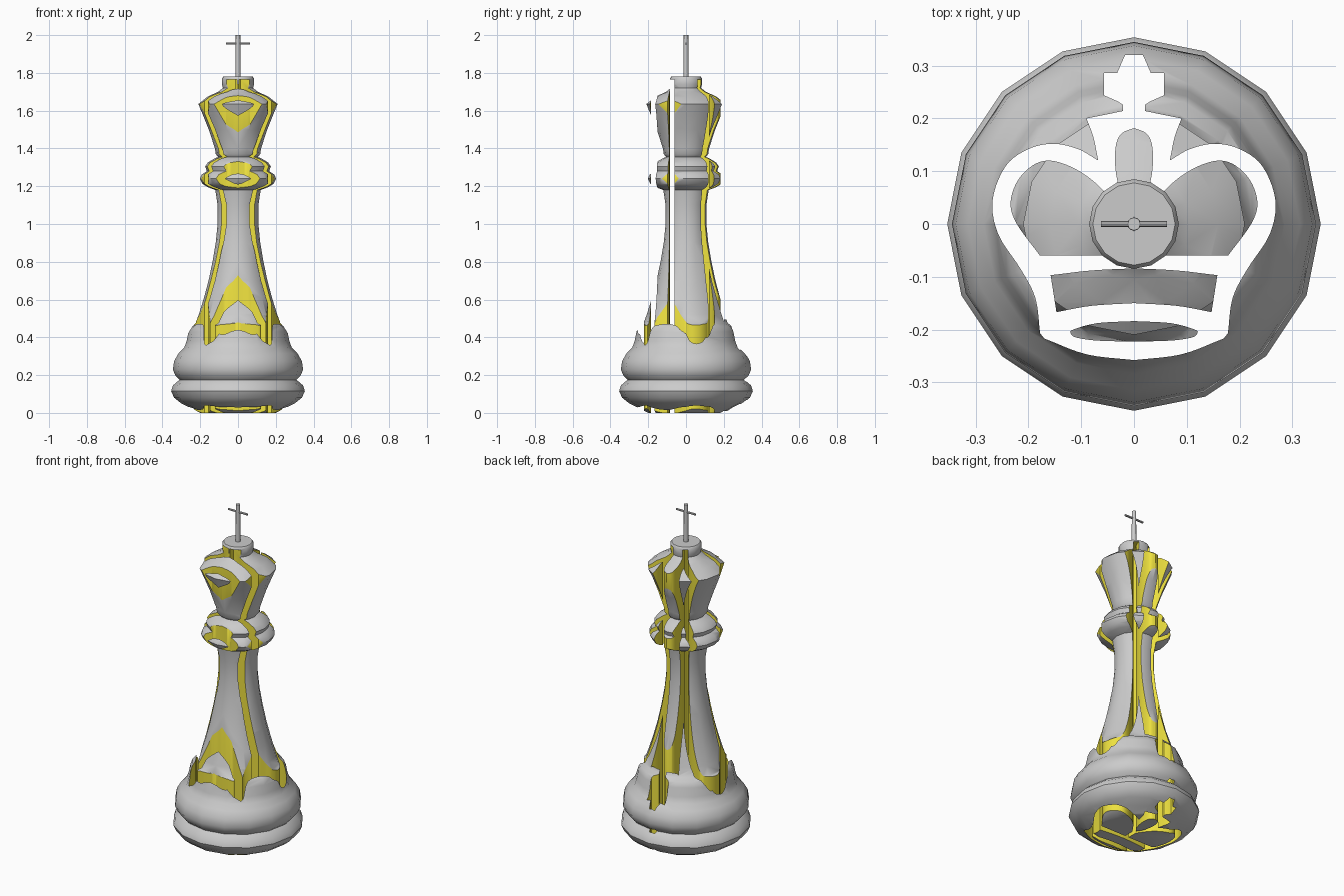
import bpy, bmesh, math
from mathutils import Vector

if "Cube" in bpy.data.objects:
    bpy.data.objects.remove(bpy.data.objects["Cube"])

SIDES = 16
CUT_TOP = 1.766


def material(name, color):
    m = bpy.data.materials.new(name)
    m.diffuse_color = color
    m.use_nodes = True
    m.node_tree.nodes["Principled BSDF"].inputs["Base Color"].default_value = m.diffuse_color
    return m


grey = material("grey", (0.8, 0.8, 0.8, 1))
yellow = material("yellow", (0.85, 0.75, 0.05, 1))


def make_object(name, bm, mat=None):
    me = bpy.data.meshes.new(name)
    bm.to_mesh(me)
    bm.free()
    ob = bpy.data.objects.new(name, me)
    bpy.context.collection.objects.link(ob)
    if mat:
        me.materials.append(mat)
    return ob


def smooth(pts, n=5):
    """Catmull-Rom run through the points."""
    p = [Vector(q) for q in pts]
    p = [2 * p[0] - p[1]] + p + [2 * p[-1] - p[-2]]
    out = []
    for a, b, c, d in zip(p, p[1:], p[2:], p[3:]):
        for i in range(n):
            t = i / n
            out.append(0.5 * (2 * b + (c - a) * t + (2 * a - 5 * b + 4 * c - d) * t * t
                              + (3 * b - a - 3 * c + d) * t ** 3))
    return [tuple(v) for v in out] + [tuple(p[-2])]


def mirror(half):
    """Close a right-hand half outline across x = 0."""
    return half + [(-x, y) for x, y in reversed(half) if abs(x) > 1e-5]


def flip(loop):
    return [(-x, y) for x, y in reversed(loop)]


def prism(bm, loop, z0, z1):
    face = bm.faces.new([bm.verts.new((x, y, z0)) for x, y in loop])
    top = bmesh.ops.extrude_face_region(bm, geom=[face])
    bmesh.ops.translate(bm, vec=(0, 0, z1 - z0),
                        verts=[v for v in top["geom"] if isinstance(v, bmesh.types.BMVert)])


def boolean(target, cutter):
    mod = target.modifiers.new("cut", "BOOLEAN")
    mod.operation = "DIFFERENCE"
    mod.solver = "EXACT"
    mod.material_mode = "TRANSFER"
    mod.object = cutter
    bpy.context.view_layer.objects.active = target
    bpy.ops.object.modifier_apply(modifier=mod.name)
    bpy.data.objects.remove(cutter)


# turned body: profile (radius, height)
profile = [(0.2, 0), (0.25, 0.025), (0.3, 0.05), (0.338, 0.08), (0.354, 0.115), (0.345, 0.145),
           (0.31, 0.175), (0.33, 0.195), (0.345, 0.23), (0.338, 0.275), (0.315, 0.315),
           (0.285, 0.345), (0.272, 0.38), (0.262, 0.43), (0.25, 0.46), (0.225, 0.475),
           (0.208, 0.52), (0.18, 0.61), (0.156, 0.7), (0.135, 0.8), (0.118, 0.9),
           (0.108, 1.0), (0.108, 1.1), (0.12, 1.18), (0.16, 1.195), (0.188, 1.212), (0.202, 1.24),
           (0.192, 1.262), (0.165, 1.28), (0.174, 1.305), (0.16, 1.325), (0.125, 1.347),
           (0.105, 1.355), (0.118, 1.37), (0.122, 1.4), (0.155, 1.5), (0.187, 1.58), (0.21, 1.635),
           (0.16, 1.675), (0.105, 1.7), (0.08, 1.72), (0.085, 1.74), (0.085, 1.77), (0.078, 1.78)]
bm = bmesh.new()
rings = [[bm.verts.new((r * math.cos(a), r * math.sin(a), z))
          for a in (2 * math.pi * i / SIDES for i in range(SIDES))] for r, z in profile]
for lo, hi in zip(rings, rings[1:]):
    for i in range(SIDES):
        j = (i + 1) % SIDES
        bm.faces.new((lo[i], lo[j], hi[j], hi[i]))
bm.faces.new(rings[0][::-1])
bm.faces.new(rings[-1])
body = make_object("body", bm, grey)

# crown emblem outline, right half from top to bottom
outline = mirror(
    [(0.017, 0.32), (0.032, 0.286), (0.057, 0.286), (0.057, 0.244), (0.03, 0.232),
     (0.021, 0.226), (0.021, 0.214)]
    + smooth([(0.09, 0.2), (0.077, 0.165), (0.068, 0.121)])
    + smooth([(0.069, 0.121), (0.106, 0.142), (0.153, 0.152), (0.2, 0.142), (0.243, 0.11),
              (0.268, 0.045), (0.257, -0.02), (0.215, -0.085), (0.187, -0.14), (0.178, -0.207)])
    + smooth([(0.17, -0.217), (0.09, -0.247), (0, -0.258)]))

# islands left standing inside the outline
lobe = ([(0.012, -0.06), (0.178, -0.06)]
        + smooth([(0.179, -0.059), (0.222, 0.0), (0.234, 0.04), (0.22, 0.083), (0.187, 0.114),
                  (0.15, 0.119), (0.1, 0.098), (0.055, 0.06), (0.012, 0.0)]))
petal = mirror(smooth([(0, 0.182), (0.024, 0.171), (0.035, 0.145), (0.034, 0.095),
                       (0.02, 0.045), (0, 0.015)]))
band = mirror(smooth([(0, -0.084), (0.08, -0.088), (0.158, -0.097)])
              + smooth([(0.147, -0.167), (0.08, -0.155), (0, -0.15)]))
crescent = mirror(smooth([(0, -0.184), (0.07, -0.188), (0.115, -0.2), (0.12, -0.207),
                          (0.11, -0.215), (0.07, -0.221), (0, -0.223)]))

bm = bmesh.new()
prism(bm, outline, -0.1, CUT_TOP)
bmesh.ops.recalc_face_normals(bm, faces=bm.faces)
cutter = make_object("emblem_cutter", bm, yellow)
bm = bmesh.new()
for loop in (lobe, flip(lobe), petal, band, crescent):
    prism(bm, loop, -0.2, CUT_TOP + 0.1)
bmesh.ops.recalc_face_normals(bm, faces=bm.faces)
islands = make_object("island_cutter", bm, yellow)
boolean(cutter, islands)
boolean(body, cutter)

# finial cross
bm = bmesh.new()
bmesh.ops.create_cone(bm, cap_ends=True, segments=12, radius1=0.013, radius2=0.012, depth=0.23)
bmesh.ops.translate(bm, verts=bm.verts, vec=(0, 0, 1.885))
stem = make_object("finial_stem", bm)
bm = bmesh.new()
bmesh.ops.create_cone(bm, cap_ends=True, segments=8, radius1=0.006, radius2=0.006, depth=0.126)
bar = make_object("finial_bar", bm)
bar.rotation_euler = (0, math.pi / 2, 0)
bar.location = (0, 0, 1.955)

bpy.ops.object.select_all(action="DESELECT")
for ob in (body, stem, bar):
    ob.select_set(True)
bpy.context.view_layer.objects.active = body
bpy.ops.object.shade_smooth_by_angle(angle=math.radians(40))
